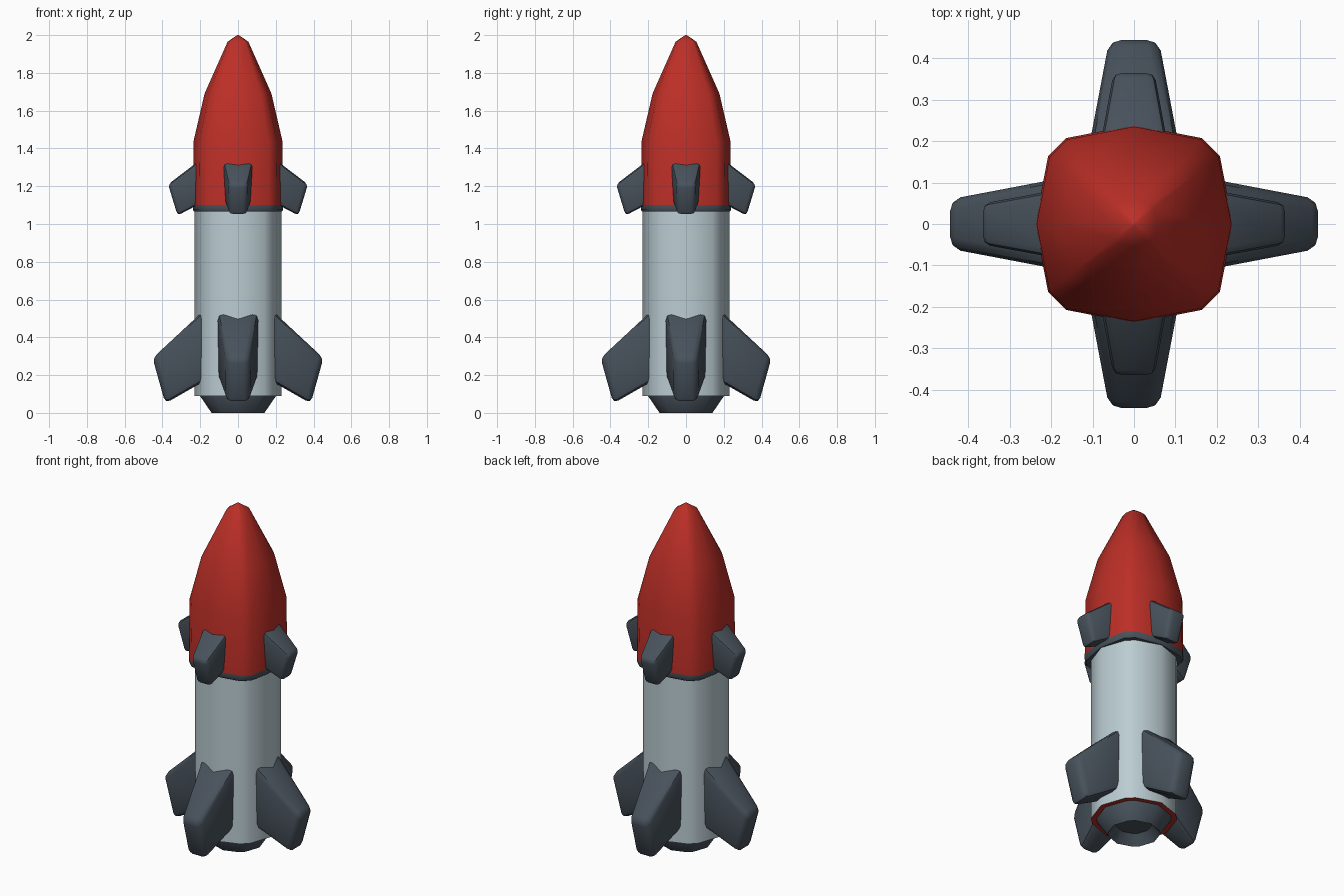
import bpy, bmesh, math
from mathutils import Matrix

if "Cube" in bpy.data.objects:
    bpy.data.objects.remove(bpy.data.objects["Cube"])


def mat(name, rgb):
    m = bpy.data.materials.new(name)
    m.diffuse_color = (*rgb, 1)
    m.use_nodes = True
    m.node_tree.nodes["Principled BSDF"].inputs["Base Color"].default_value = m.diffuse_color
    return m


RED = mat("red paint", (0.50, 0.028, 0.02))
PALE = mat("pale blue grey", (0.50, 0.61, 0.65))
DARK = mat("dark slate", (0.065, 0.085, 0.107))


def finish(bm, name, mats, angle):
    bmesh.ops.recalc_face_normals(bm, faces=bm.faces[:])
    me = bpy.data.meshes.new(name)
    bm.to_mesh(me)
    bm.free()
    for m in mats:
        me.materials.append(m)
    ob = bpy.data.objects.new(name, me)
    bpy.context.collection.objects.link(ob)
    bpy.ops.object.select_all(action='DESELECT')
    bpy.context.view_layer.objects.active = ob
    ob.select_set(True)
    bpy.ops.object.shade_smooth_by_angle(angle=math.radians(angle))
    return ob


def loft(name, rings, corner, mats, angle=42, rule=None):
    """12-sided section (axis point plus two corner points per quarter), scaled at each height."""
    base = []
    for c, s in ((1, 0), (0, 1), (-1, 0), (0, -1)):
        for x, y in ((1, 0), corner, corner[::-1]):
            base.append((c * x - s * y, s * x + c * y))
    bm = bmesh.new()
    loops = [[bm.verts.new((x * r, y * r, z)) for x, y in base] for r, z in rings]
    n = len(base)
    for a, b in zip(loops, loops[1:]):
        for i in range(n):
            bm.faces.new((a[i], a[(i + 1) % n], b[(i + 1) % n], b[i]))
    bm.faces.new(loops[0])
    bm.faces.new(loops[-1])
    if rule:
        for f in bm.faces:
            f.material_index = rule(f)
    return finish(bm, name, mats, angle)


ROUND = (0.79, 0.613)    # circular section
SQUARE = (0.868, 0.684)  # squarer section of the nose

# Body with red underside
loft("body", [(0.23, 0.09), (0.23, 1.09)], ROUND, [PALE, RED],
     rule=lambda f: int(f.calc_center_median().z < 0.1))
# Collar and nose cone
loft("collar", [(0.232, 1.065), (0.239, 1.075), (0.239, 1.10)], SQUARE, [DARK])
loft("nose_cone", [(0.239, 1.098), (0.235, 1.44), (0.177, 1.69), (0.055, 1.965), (0.004, 2.0)],
     SQUARE, [RED])
# Engine nozzle with hollow mouth
loft("nozzle", [(0.20, 0.12), (0.20, 0.088), (0.14, 0.0), (0.095, 0.055)], ROUND, [DARK])


def fins(name, pts, bevel):
    """Four tapered blades; pts are (radius, half width, height)."""
    for k in range(4):
        bm = bmesh.new()
        for x, w, z in pts:
            for s in (-1, 1):
                bm.verts.new((x, s * w, z))
        bmesh.ops.convex_hull(bm, input=bm.verts[:])
        bmesh.ops.dissolve_limit(bm, angle_limit=math.radians(4),
                                 verts=bm.verts[:], edges=bm.edges[:])
        bm.normal_update()
        edges = [e for e in bm.edges if e.calc_face_angle(0) > math.radians(35)]
        bmesh.ops.bevel(bm, geom=edges, offset=bevel, segments=2, profile=0.5,
                        affect='EDGES', clamp_overlap=True)
        bm.transform(Matrix.Rotation(k * math.pi / 2, 4, 'Z'))
        finish(bm, f"{name}_{k + 1}", [DARK], 40)


# Large lower fins and small upper fins
fins("lower_fin", [(0.14, 0.118, 0.58), (0.14, 0.112, 0.19),
                   (0.452, 0.06, 0.29), (0.385, 0.06, 0.05)], 0.03)
fins("upper_fin", [(0.14, 0.092, 1.385), (0.14, 0.08, 1.14),
                   (0.37, 0.05, 1.21), (0.32, 0.046, 1.045)], 0.02)
